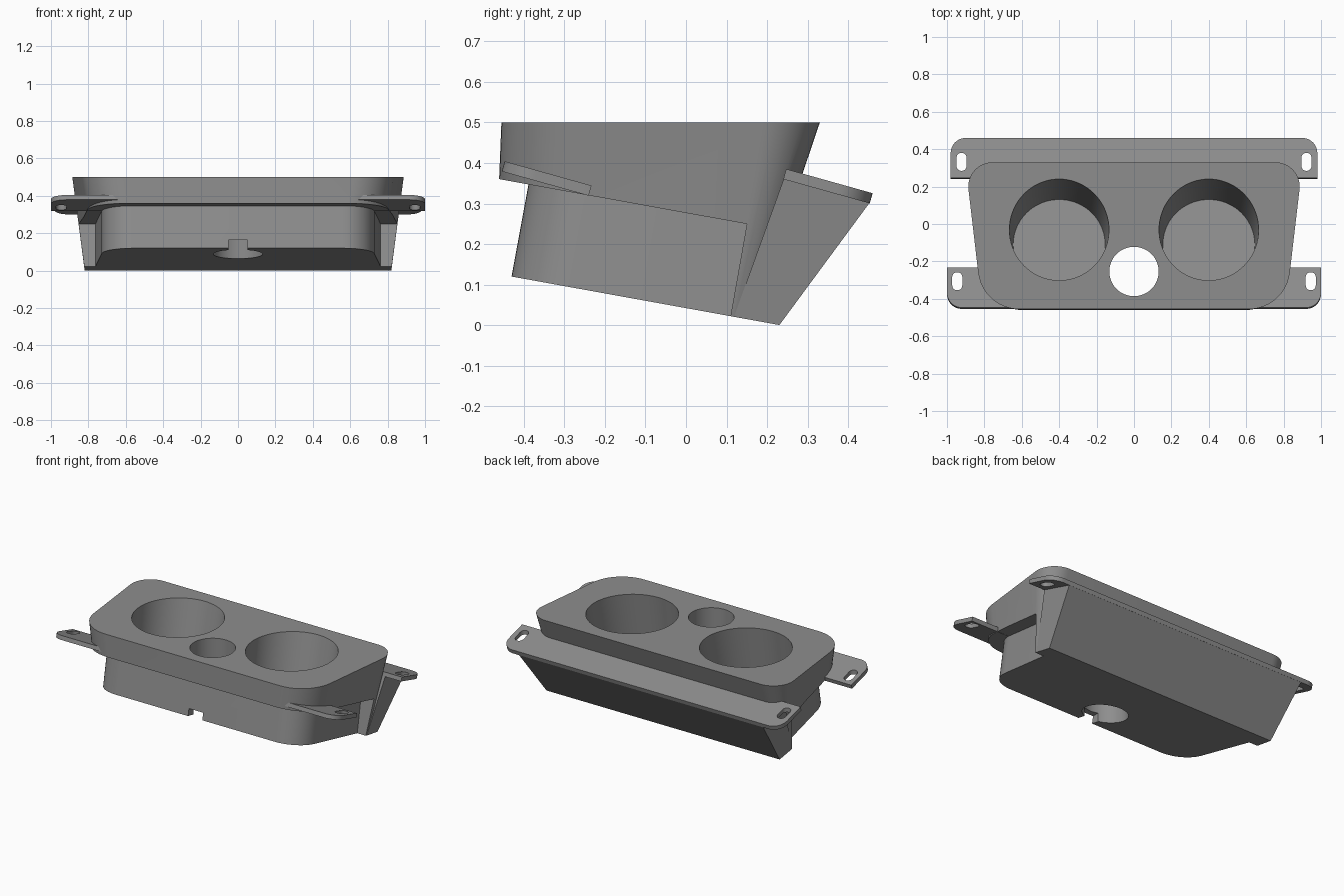
import bpy, bmesh, math
from mathutils import Vector

if "Cube" in bpy.data.objects:
    bpy.data.objects.remove(bpy.data.objects["Cube"])

grey = bpy.data.materials.new("grey plastic")
grey.diffuse_color = (0.27, 0.27, 0.27, 1)
grey.use_nodes = True
grey.node_tree.nodes["Principled BSDF"].inputs["Base Color"].default_value = grey.diffuse_color


def make(name, verts, faces):
    bm = bmesh.new()
    vs = [bm.verts.new(v) for v in verts]
    for f in faces:
        bm.faces.new([vs[i] for i in f])
    bmesh.ops.recalc_face_normals(bm, faces=bm.faces)
    me = bpy.data.meshes.new(name)
    bm.to_mesh(me)
    bm.free()
    me.materials.append(grey)
    ob = bpy.data.objects.new(name, me)
    bpy.context.collection.objects.link(ob)
    return ob


def skin(name, ring_a, ring_b):
    n = len(ring_a)
    faces = [list(range(n)), list(range(n, 2 * n))]
    faces += [(i, (i + 1) % n, n + (i + 1) % n, n + i) for i in range(n)]
    return make(name, list(ring_a) + list(ring_b), faces)


def rounded(corners, steps=12):
    """Outline from (x, y, radius) corners."""
    out = []
    for i, (x, y, r) in enumerate(corners):
        p = Vector((x, y))
        if r == 0:
            out.append(p)
            continue
        a = (Vector(corners[i - 1][:2]) - p).normalized()
        b = (Vector(corners[(i + 1) % len(corners)][:2]) - p).normalized()
        half = a.angle(b) / 2
        c = p + (a + b).normalized() * (r / math.sin(half))
        s, e = p + a * (r / math.tan(half)) - c, p + b * (r / math.tan(half)) - c
        sweep = s.angle(e)
        for k in range(steps + 1):
            t = k / steps
            out.append(c + (s * math.sin((1 - t) * sweep) + e * math.sin(t * sweep)) / math.sin(sweep))
    return out


def mirrored(half):
    return rounded(half + [(-x, y, r) for x, y, r in reversed(half)])


def lift(outline, zf, dy=0.0):
    return [Vector((p.x, p.y + dy, zf(p.y + dy))) for p in outline]


def extend(a, b, k):
    """Push ring b further away from ring a."""
    return [q + (q - p) * k for p, q in zip(a, b)]


def prism(name, yz, half):
    return skin(name, [(half(z), y, z) for y, z in yz], [(-half(z), y, z) for y, z in yz])


def boolean(ob, tool, op):
    m = ob.modifiers.new("bool", 'BOOLEAN')
    m.operation, m.object, m.solver = op, tool, 'EXACT'
    bpy.context.view_layer.objects.active = ob
    bpy.ops.object.modifier_apply(modifier=m.name)
    bpy.data.objects.remove(tool, do_unlink=True)


def smooth(ob):
    bpy.ops.object.select_all(action='DESELECT')
    ob.select_set(True)
    bpy.context.view_layer.objects.active = ob
    bpy.ops.object.shade_smooth_by_angle(angle=math.radians(30))


def base(y):
    return 0.12 - 0.181 * (y + 0.43)


def ledge(y):
    return 0.36 - 0.181 * (y + 0.46)


# Tapered outer body with rounded corners
top = lift(mirrored([(0.81, -0.455, 0.22), (0.902, 0.33, 0.13)]), lambda y: 0.5)
low = lift(mirrored([(0.745, -0.47, 0.22), (0.83, 0.165, 0.055)]), base)
body = skin("holder_body", top, extend(top, low, 0.12))

# Undercut below the rim, leaving the rear block
boolean(body, prism("undercut", [(-0.7, ledge(-0.7)), (0.15, ledge(0.15)), (0.088, -0.1), (-0.7, -0.1)],
                    lambda z: 1.2), 'DIFFERENCE')

# Narrower lower tub
tub_out = mirrored([(0.715, -0.43, 0.17), (0.765, 0.14, 0)])
tub_low = lift(tub_out, base)
tub_top = [p + Vector((0, 0.046, 0.25)) for p in tub_low]
boolean(body, skin("tub", extend(tub_low, tub_top, 0.15), extend(tub_top, tub_low, 0.2)), 'UNION')

# Rear wedge with the sloping back face
boolean(body, prism("wedge", [(0.10, -0.03), (0.193, -0.05), (0.452, 0.301), (0.452, 0.312), (0.245, 0.372)],
                    lambda z: 0.82 + 0.13 * z), 'UNION')

# Trim everything to the tilted underside
boolean(body, prism("trim", [(-0.8, base(-0.8)), (0.8, base(0.8)), (0.8, -0.6), (-0.8, -0.6)],
                    lambda z: 1.3), 'DIFFERENCE')

# Two tilted cup wells
tilt = 0.184
for x in (-0.4, 0.4):
    d = 0.53
    bpy.ops.mesh.primitive_cone_add(
        vertices=72, radius1=0.246, radius2=0.271, depth=d, rotation=(-tilt, 0, 0),
        location=(x, -0.111 + math.sin(tilt) * d / 2, 0.08 + math.cos(tilt) * d / 2))
    boolean(body, bpy.context.object, 'DIFFERENCE')

# Through hole and the notch leading to it
bpy.ops.mesh.primitive_cylinder_add(vertices=64, radius=0.132, depth=2, location=(0, -0.254, 0.2))
boolean(body, bpy.context.object, 'DIFFERENCE')
boolean(body, prism("notch", [(-0.6, -0.1), (-0.254, -0.1), (-0.254, 0.165), (-0.6, 0.165)],
                    lambda z: 0.05), 'DIFFERENCE')
smooth(body)


# Mounting plates with slots
def plate(name, outline, zf, slots):
    ob = skin(name, lift(outline, zf), [p + Vector((0, -0.007, -0.025)) for p in lift(outline, zf)])
    for x, y in slots:
        w, h = 0.027, 0.048
        s = rounded([(x - w, y - h, 0.026), (x + w, y - h, 0.026), (x + w, y + h, 0.026), (x - w, y + h, 0.026)], 6)
        boolean(ob, skin("slot", lift(s, lambda y: 0), lift(s, lambda y: 1)), 'DIFFERENCE')
    smooth(ob)


plate("rear_plate", mirrored([(0.98, 0.247, 0), (0.98, 0.46, 0.08)]),
      lambda y: 0.385 - 0.28 * (y - 0.247), [(-0.922, 0.332), (0.922, 0.332)])
for side, label in ((-1, "left"), (1, "right")):
    ear = rounded([(side * 0.62, -0.447, 0), (side * 1.0, -0.447, 0.08),
                   (side * 1.0, -0.233, 0), (side * 0.62, -0.233, 0)])
    plate("front_ear_" + label, ear, lambda y: 0.405 - 0.28 * (y + 0.45), [(side * 0.945, -0.306)])
